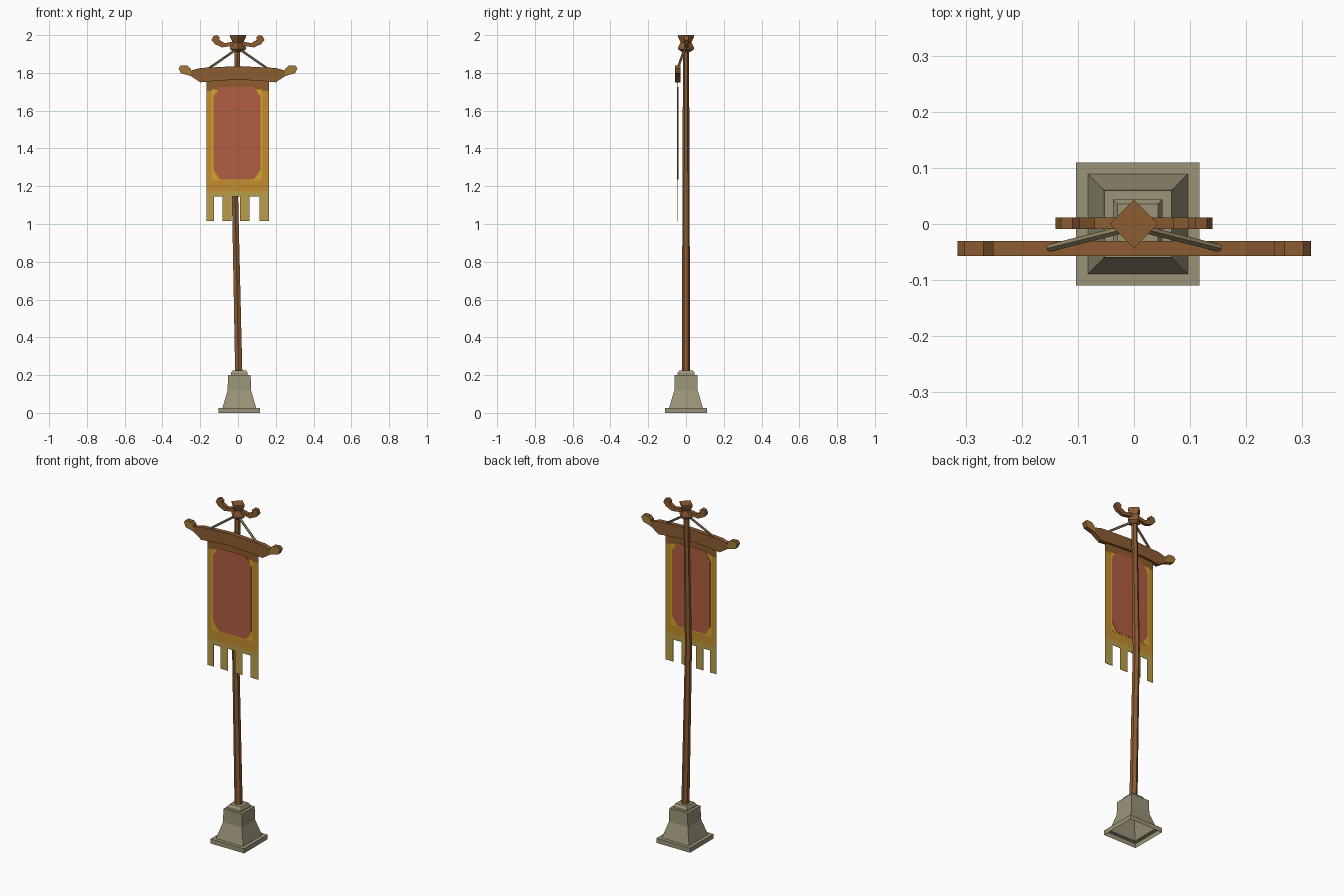
import bpy, bmesh, math
from mathutils import Vector

if "Cube" in bpy.data.objects:
    bpy.data.objects.remove(bpy.data.objects["Cube"])


def material(name, rgb):
    m = bpy.data.materials.new(name)
    lin = [((c / 255 + 0.055) / 1.055) ** 2.4 for c in rgb]
    m.diffuse_color = (*lin, 1)
    m.use_nodes = True
    m.node_tree.nodes["Principled BSDF"].inputs["Base Color"].default_value = m.diffuse_color
    return m


WOOD = material("brown wood", (140, 92, 50))
DARK = material("shaded cloth brown", (142, 92, 42))
STONE = material("grey stone", (155, 148, 120))
ROPE = material("grey rope", (138, 124, 94))
ORANGE = material("orange cloth", (196, 140, 46))
YELLOW = material("yellow trim", (208, 166, 46))
RED = material("red cloth", (178, 93, 65))
KHAKI = material("khaki fringe", (184, 158, 74))
GOLD = material("dull gold", (164, 124, 56))


def finish(bm, name, *mats):
    me = bpy.data.meshes.new(name)
    bmesh.ops.recalc_face_normals(bm, faces=bm.faces)
    bm.to_mesh(me)
    bm.free()
    for m in mats:
        me.materials.append(m)
    ob = bpy.data.objects.new(name, me)
    bpy.context.collection.objects.link(ob)
    return ob


def loft(name, rings, sides, phase, mat, bottom=True):
    """Stack of polygon rings, each (centre, radius)."""
    bm = bmesh.new()
    loops = []
    for c, r in rings:
        loops.append([bm.verts.new(Vector(c) + Vector((
            r * math.cos(phase + i * math.tau / sides),
            r * math.sin(phase + i * math.tau / sides), 0))) for i in range(sides)])
    for a, b in zip(loops, loops[1:]):
        for i in range(sides):
            j = (i + 1) % sides
            bm.faces.new((a[i], a[j], b[j], b[i]))
    bm.faces.new(loops[-1])
    if bottom:
        bm.faces.new(loops[0][::-1])
    return finish(bm, name, mat)


def plate(name, pts, y0, y1, mat, face_mat=None):
    """Front-view outline (x, z) extruded from y0 to y1."""
    bm = bmesh.new()
    a = [bm.verts.new((x, y0, z)) for x, z in pts]
    b = [bm.verts.new((x, y1, z)) for x, z in pts]
    caps = [bm.faces.new(a), bm.faces.new(b[::-1])]
    for i in range(len(pts)):
        j = (i + 1) % len(pts)
        bm.faces.new((a[i], b[i], b[j], a[j]))
    if face_mat:
        for f in caps:
            f.material_index = 1
    return finish(bm, name, mat, *([face_mat] if face_mat else []))


def rect(x0, x1, z0, z1):
    return [(x0, z0), (x1, z0), (x1, z1), (x0, z1)]


def mirrored(pts):
    return pts + [(-x, z) for x, z in reversed(pts) if x > 0]


# stone foot, square and open underneath
Q = math.sqrt(2)
foot = [(0.11, 0), (0.11, 0.027), (0.089, 0.027), (0.062, 0.12), (0.06, 0.2),
        (0.044, 0.2), (0.044, 0.212), (0.036, 0.225)]
loft("stone_foot", [((0.007, 0, z), h * Q) for h, z in foot], 4, math.pi / 4, STONE, False)

# slightly bent pole
pole = [(0.004, 0.022, 0.21), (-0.016, 0.019, 1.15), (-0.003, 0.016, 1.93)]
loft("pole", [((x, 0, z), r) for x, r, z in pole], 6, math.pi / 6, WOOD)

# waisted finial block turned 45 degrees
cap = [(0.02, 1.91), (0.042, 1.925), (0.042, 1.935), (0.029, 1.962), (0.043, 1.993), (0.043, 2.0)]
loft("finial", [((0, 0, z), r) for r, z in cap], 4, 0, WOOD)

# curled horns on the finial
horn = [(0.015, 1.968), (0.07, 1.957), (0.1, 1.975), (0.096, 1.987), (0.11, 2.0),
        (0.13, 1.995), (0.14, 1.974), (0.122, 1.952), (0.085, 1.935), (0.015, 1.945)]
for side, s in (("left", -1), ("right", 1)):
    plate(side + "_horn", [(s * x, z) for x, z in horn], -0.009, 0.012, WOOD)

# crossbar with gilded ends
bar = [(0, 1.765), (0.14, 1.756), (0.2, 1.75), (0.25, 1.783), (0.25, 1.812), (0.2, 1.826), (0, 1.836)]
plate("crossbar", mirrored(bar), -0.057, -0.03, WOOD)
tip = [(0.25, 1.783), (0.265, 1.788), (0.302, 1.798), (0.315, 1.825), (0.302, 1.84),
       (0.268, 1.838), (0.25, 1.822)]
for side, s in (("left", -1), ("right", 1)):
    plate(side + "_crossbar_tip", [(s * x, z) for x, z in tip], -0.057, -0.03, WOOD, GOLD)

# ropes from crossbar to finial
for side, s in (("left", -1), ("right", 1)):
    a, b = Vector((s * 0.152, -0.043, 1.825)), Vector((s * 0.012, -0.008, 1.922))
    bm = bmesh.new()
    bmesh.ops.create_cone(bm, cap_ends=True, segments=5, radius1=0.007, radius2=0.007,
                          depth=(b - a).length)
    ob = finish(bm, side + "_rope", ROPE)
    ob.location = (a + b) / 2
    ob.rotation_euler = (b - a).to_track_quat('Z', 'Y').to_euler()

# banner cloth: shaded top, orange field, fringe with four tabs
Y = -0.044


def cloth(name, pts, t, mat):
    plate(name, pts, Y - t, Y + t, mat)


L, R = -0.168, 0.165
cloth("banner_top", rect(L, R, 1.705, 1.775), 0.001, DARK)
cloth("banner_field", rect(L, R, 1.175, 1.705), 0.001, ORANGE)
tabs = [(L, -0.128), (-0.082, -0.034), (0.011, 0.06), (0.114, R)]
fringe = [(R, 1.175), (L, 1.175)]
for x0, x1 in tabs:
    if x0 > L:
        fringe.append((x0, 1.145))
    fringe += [(x0, 1.015), (x1, 1.015)]
    if x1 < R:
        fringe.append((x1, 1.145))
cloth("banner_fringe", fringe, 0.001, KHAKI)

# trim panel and red centre with clipped corners, visible on both sides
cloth("banner_trim", rect(-0.141, 0.126, 1.23, 1.712), 0.002, YELLOW)
x0, x1, z0, z1 = -0.13, 0.119, 1.235, 1.725
c, d = 0.035, 0.05
cloth("banner_centre", [(x0 + c, z0), (x1 - c, z0), (x1, z0 + d), (x1, z1 - d),
                        (x1 - c, z1), (x0 + c, z1), (x0, z1 - d), (x0, z0 + d)], 0.003, RED)
